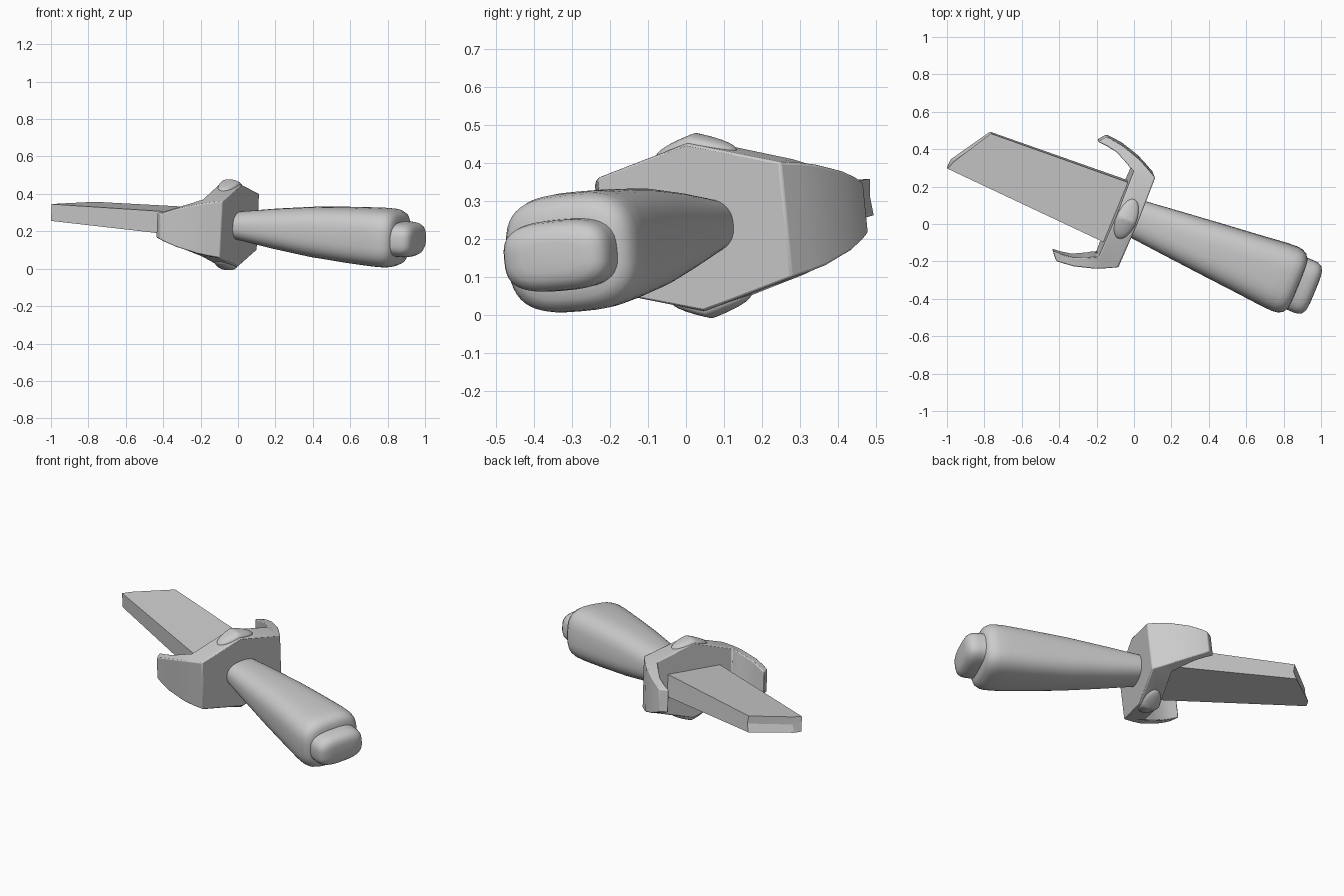
import bpy, bmesh
from math import radians, cos, sin, pi, copysign
from mathutils import Matrix, Vector

if "Cube" in bpy.data.objects:
    bpy.data.objects.remove(bpy.data.objects["Cube"])

# Pose of the whole prop: local x = handle direction, y = width, z = thickness
POSE = (Matrix.Translation((0.009, 0.023, 0.23)) @ Matrix.Rotation(radians(-22), 4, 'Z')
        @ Matrix.Rotation(radians(4.4), 4, 'Y') @ Matrix.Rotation(radians(4.5), 4, 'X'))


def finish(name, bm, bevel=0.0, angle=35):
    bmesh.ops.recalc_face_normals(bm, faces=bm.faces)
    me = bpy.data.meshes.new(name)
    bm.to_mesh(me)
    bm.free()
    ob = bpy.data.objects.new(name, me)
    bpy.context.collection.objects.link(ob)
    ob.matrix_world = POSE
    if bevel:
        mod = ob.modifiers.new("soft_edges", 'BEVEL')
        mod.width, mod.segments, mod.limit_method = bevel, 2, 'ANGLE'
        mod.angle_limit = radians(25)
    bpy.ops.object.select_all(action='DESELECT')
    bpy.context.view_layer.objects.active = ob
    ob.select_set(True)
    bpy.ops.object.shade_smooth_by_angle(angle=radians(angle))
    return ob


def loft(bm, rings):
    """Skin a list of closed rings and cap both ends."""
    rows = [[bm.verts.new(p) for p in r] for r in rings]
    n = len(rows[0])
    for a, b in zip(rows, rows[1:]):
        for i in range(n):
            bm.faces.new((a[i], a[(i + 1) % n], b[(i + 1) % n], b[i]))
    bm.faces.new(rows[0])
    bm.faces.new(rows[-1])


def rounded_ring(x, hy, hz, power, n=48):
    f = lambda c: copysign(abs(c) ** (2 / power), c)
    return [(x, 0.006 + hy * f(cos(2 * pi * i / n)), hz * f(sin(2 * pi * i / n)))
            for i in range(n)]


# Grip, flaring towards the end
bm = bmesh.new()
grip = [(-0.03, .100, .073, 2.4), (0.0, .104, .076, 2.4), (0.2, .124, .106, 2.5),
        (0.43, .146, .134, 2.7), (0.65, .166, .149, 2.9), (0.8, .181, .156, 3),
        (0.86, .184, .156, 3), (0.89, .180, .152, 3), (0.915, .168, .140, 3),
        (0.93, .145, .118, 3), (0.935, .11, .085, 3)]
loft(bm, [rounded_ring(*s) for s in grip])
finish("grip", bm, angle=50)

# Pommel cap
bm = bmesh.new()
pommel = [(0.88, .148, .092, 3), (0.97, .149, .093, 3), (0.995, .146, .090, 3),
          (1.015, .136, .080, 3), (1.028, .115, .062, 3), (1.033, .08, .038, 3)]
loft(bm, [rounded_ring(*s) for s in pommel])
finish("pommel", bm, angle=50)

# Guard: peaked plate with two forward-curving arms
# (outer x, outer y, inner x, inner y, half height), centre to arm tip
half = [(0, 0, -.12, 0, .222), (0, .26, -.12, .25, .152), (-.06, .291, -.145, .258, .143),
        (-.11, .315, -.165, .27, .133), (-.217, .348, -.24, .305, .104),
        (-.28, .357, -.30, .314, .082), (-.315, .36, -.35, .317, .066)]
stations = [(a, -b, c, -d, h) for a, b, c, d, h in half[:0:-1]] + half
bm = bmesh.new()
loft(bm, [[(ox, oy, h), (ix, iy, h), (ix, iy, -h), (ox, oy, -h)]
          for ox, oy, ix, iy, h in stations])
finish("guard", bm, bevel=0.006)

# Oval studs folded over the top and bottom ridges of the guard
for side, name in ((1, "upper_stud"), (-1, "lower_stud")):
    bm = bmesh.new()
    bmesh.ops.create_uvsphere(bm, u_segments=32, v_segments=16, radius=1)
    for v in bm.verts:
        x, y, z = v.co
        z = copysign(abs(z) ** 0.6, z)
        y = y * 0.115
        v.co = (-0.063 + x * 0.055, y, side * (0.212 + z * 0.032 - 0.27 * abs(y)))
    finish(name, bm, angle=60)

# Broken blade: tapering slab with a slanted, slightly chipped end
bm = bmesh.new()
outline = [(-0.10, .176), (-0.10, -.172), (-1.04, -.121), (-1.036, -.073), (-0.898, .141)]
rings = []
for t in (1, 0, -1):
    ring = []
    for i, (x, y) in enumerate(outline):
        thick = 0.066 - 0.021 * (-0.10 - x) / 0.94
        chip = 0.012 if (t == 0 and i in (3, 4)) or (t == 1 and i == 3) else 0
        ring.append((x + chip, y, t * thick))
    rings.append(ring)
loft(bm, rings)
finish("blade", bm, angle=15)
